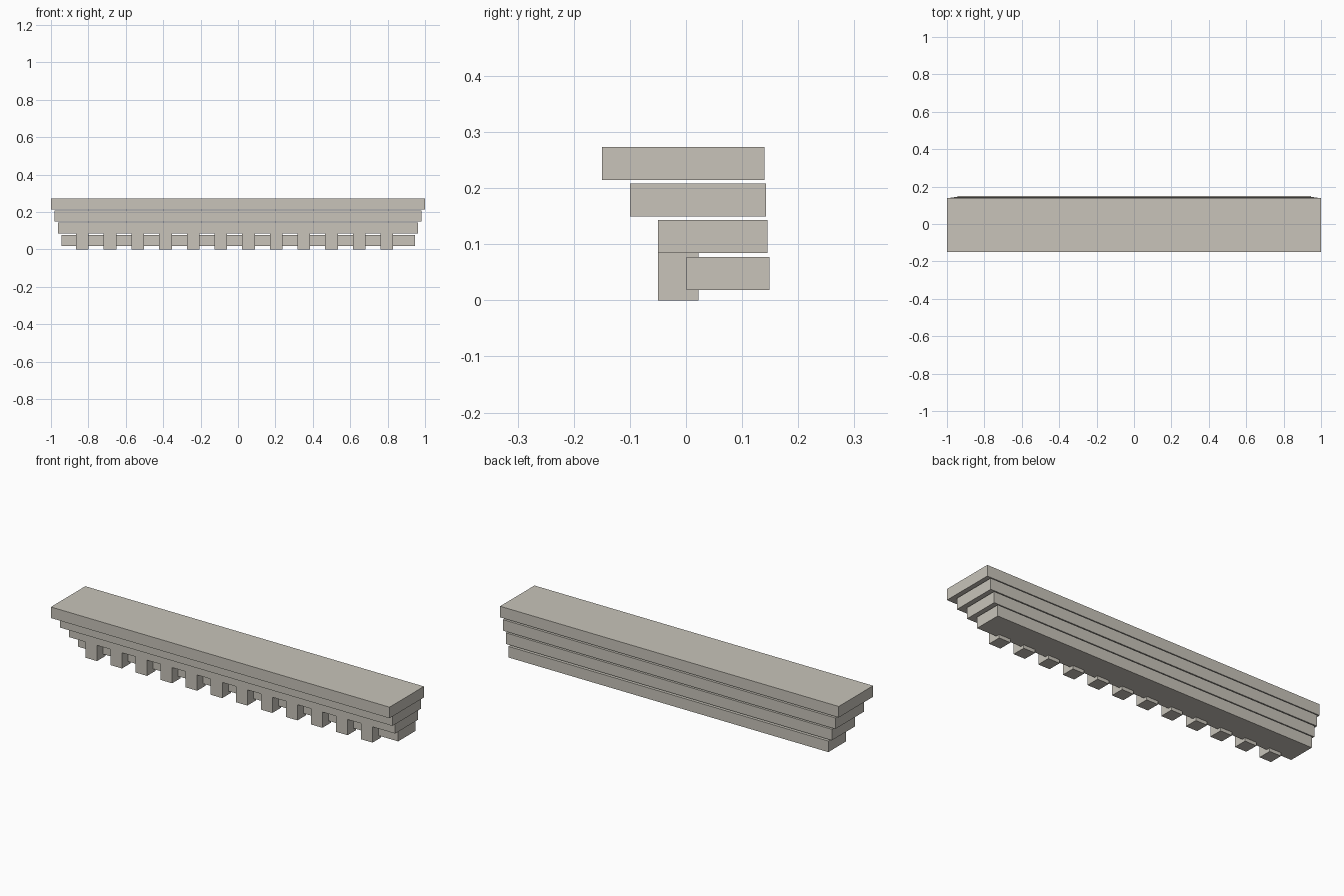
import bpy

if "Cube" in bpy.data.objects:
    bpy.data.objects.remove(bpy.data.objects["Cube"])

stone = bpy.data.materials.new("pale_stone")
stone.diffuse_color = (0.578, 0.552, 0.491, 1)
stone.use_nodes = True
stone.node_tree.nodes["Principled BSDF"].inputs["Base Color"].default_value = stone.diffuse_color


def box(name, x, y, z):
    """Axis-aligned box from (min, max) ranges."""
    bpy.ops.mesh.primitive_cube_add(size=1, location=[sum(r) / 2 for r in (x, y, z)])
    ob = bpy.context.object
    ob.name = name
    ob.scale = [r[1] - r[0] for r in (x, y, z)]
    bpy.ops.object.transform_apply(location=False, rotation=False, scale=True)
    ob.data.materials.append(stone)
    return ob


# Stepped cornice courses: name, half length, front, back, bottom
SLAB_HEIGHT = 0.059
courses = [
    ("bottom_course", 0.945, 0.001, 0.149, 0.018),
    ("dentil_course", 0.963, -0.050, 0.145, 0.084),
    ("upper_course", 0.982, -0.100, 0.143, 0.149),
    ("top_course", 1.000, -0.150, 0.140, 0.214),
]
for name, half, front, back, z in courses:
    box(name, (-half, half), (front, back), (z, z + SLAB_HEIGHT))

# Row of dentil blocks hanging under the second course
for i in range(12):
    x = -0.832 + i * 0.148
    box(f"dentil_{i + 1}", (x - 0.034, x + 0.034), (-0.050, 0.022), (0.0, 0.088))
